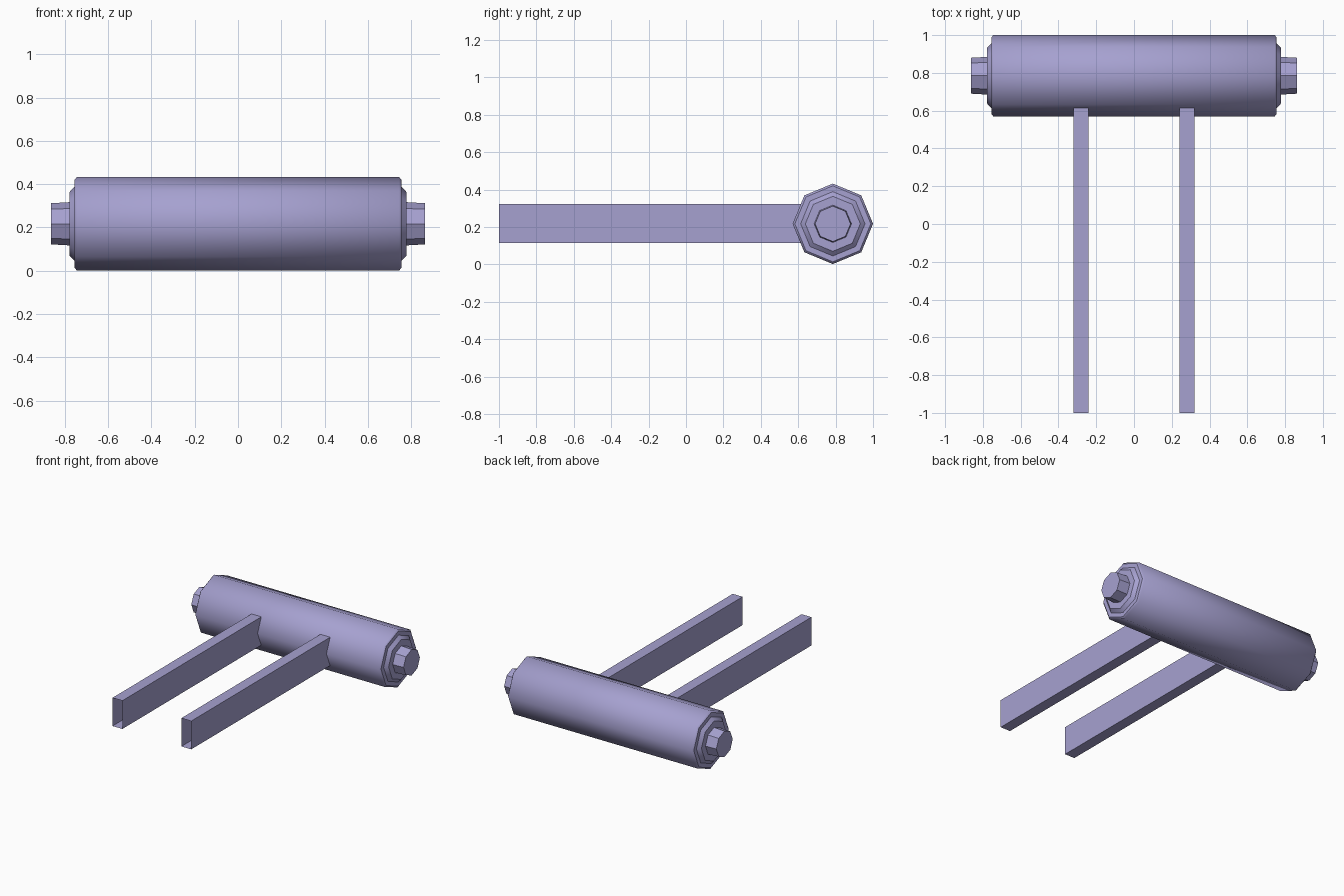
import bpy, bmesh, math

if "Cube" in bpy.data.objects:
    bpy.data.objects.remove(bpy.data.objects["Cube"])

AXIS_Y, AXIS_Z, SIDES = 0.785, 0.217, 8

paint = bpy.data.materials.new("lavender_grey")
paint.diffuse_color = (0.38, 0.355, 0.63, 1)
paint.use_nodes = True
paint.node_tree.nodes["Principled BSDF"].inputs["Base Color"].default_value = paint.diffuse_color


def finish(bm, name):
    bmesh.ops.recalc_face_normals(bm, faces=bm.faces)
    mesh = bpy.data.meshes.new(name)
    bm.to_mesh(mesh)
    bm.free()
    mesh.materials.append(paint)
    obj = bpy.data.objects.new(name, mesh)
    bpy.context.collection.objects.link(obj)
    return obj


def lathe(name, profile, smooth=False, sharp_rings=()):
    """Closed octagonal solid around the roller axis from (x, radius) pairs."""
    bm = bmesh.new()
    rings = []
    for x, r in profile:
        angles = [2 * math.pi * i / SIDES for i in range(SIDES)]
        rings.append([bm.verts.new((x, AXIS_Y + r * math.cos(a), AXIS_Z + r * math.sin(a)))
                      for a in angles])
    for a, b in zip(rings, rings[1:]):
        for i in range(SIDES):
            j = (i + 1) % SIDES
            bm.faces.new((a[i], a[j], b[j], b[i])).smooth = smooth
    bm.faces.new(rings[0])
    bm.faces.new(rings[-1])
    # Crease the chosen rings so the steps read crisply
    for k in sharp_rings:
        for i in range(SIDES):
            bm.edges.get((rings[k][i], rings[k][(i + 1) % SIDES])).smooth = False
    return finish(bm, name)


def open_tube(name, x0, x1, y0, y1, z0, z1):
    """Rectangular channel along y with open ends."""
    bm = bmesh.new()
    corners = [(x0, z0), (x1, z0), (x1, z1), (x0, z1)]
    front, back = [[bm.verts.new((x, y, z)) for x, z in corners] for y in (y0, y1)]
    for i in range(4):
        j = (i + 1) % 4
        bm.faces.new((front[i], front[j], back[j], back[i]))
    return finish(bm, name)


# Roller with chamfered rims and stepped end collars
half = [(0.745, 0.215), (0.755, 0.203), (0.755, 0.172), (0.778, 0.147)]
lathe("roller", [(-x, r) for x, r in reversed(half)] + half, True,
      (0, 1, 2, -3, -2, -1))

# Axle stubs and support arms on both sides
for side, s in (("left", -1), ("right", 1)):
    lathe(f"axle_stub_{side}", [(s * 0.775, 0.1), (s * 0.863, 0.095)])
    x0, x1 = sorted((s * 0.24, s * 0.32))
    open_tube(f"support_arm_{side}", x0, x1, -1.0, 0.615, 0.115, 0.323)
